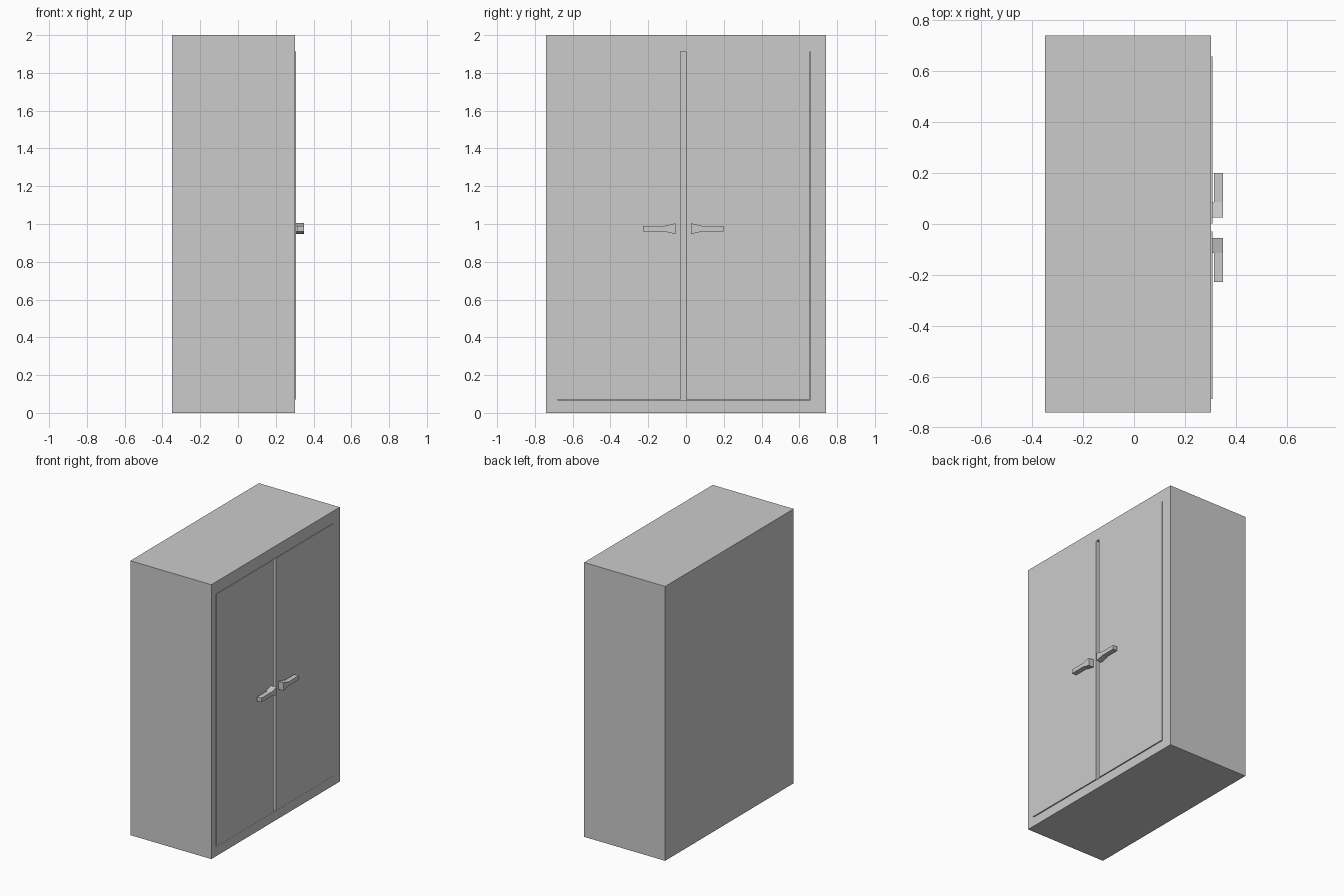
import bpy, bmesh

if "Cube" in bpy.data.objects:
    bpy.data.objects.remove(bpy.data.objects["Cube"])


def make_object(name, bm):
    bmesh.ops.recalc_face_normals(bm, faces=bm.faces)
    mesh = bpy.data.meshes.new(name)
    bm.to_mesh(mesh)
    bm.free()
    obj = bpy.data.objects.new(name, mesh)
    bpy.context.collection.objects.link(obj)
    return obj


def extrude_profile(bm, pts, x0, x1):
    """Prism from a (y, z) outline, between two x positions."""
    face = bm.faces.new([bm.verts.new((x0, y, z)) for y, z in pts])
    res = bmesh.ops.extrude_face_region(bm, geom=[face])
    verts = [v for v in res["geom"] if isinstance(v, bmesh.types.BMVert)]
    bmesh.ops.translate(bm, verts=verts, vec=(x1 - x0, 0, 0))


def rect(y0, y1, z0, z1):
    return [(y0, z0), (y1, z0), (y1, z1), (y0, z1)]


# Hollow carcass: box with its +x face inset, then pushed inwards
BACK, FRONT = -0.35, 0.303
bm = bmesh.new()
extrude_profile(bm, rect(-0.74, 0.74, 0, 2), BACK, FRONT)
bm.normal_update()
front = max(bm.faces, key=lambda f: f.calc_center_median().x)
bmesh.ops.inset_region(bm, faces=[front], thickness=0.05)
for v, (y, z) in zip(front.verts, [(v.co.y, v.co.z) for v in front.verts]):
    v.co.y = 0.66 if y > 0 else -0.68
    v.co.z = 1.912 if z > 1 else 0.068
inner = bmesh.ops.extrude_face_region(bm, geom=[front])
bmesh.ops.translate(bm, vec=(-0.6, 0, 0),
                    verts=[v for v in inner["geom"] if isinstance(v, bmesh.types.BMVert)])
if front.is_valid:
    bmesh.ops.delete(bm, geom=[front], context='FACES_ONLY')
make_object("wardrobe_carcass", bm)

# Doors and lever handles, mirrored about the centre of the door gap
GAP = -0.0145
for side, s in (("right", 1), ("left", -1)):
    def place(pts):
        return [(GAP + s * y, z) for y, z in pts]

    bm = bmesh.new()
    extrude_profile(bm, place(rect(0.0155, 0.672, 0.072, 1.912)), 0.27, 0.307)
    make_object(side + "_door", bm)

    # Flared mount and slim grip
    bm = bmesh.new()
    mount = [(0.04, 0.947), (0.10, 0.960), (0.10, 0.990), (0.04, 1.004)]
    extrude_profile(bm, place(mount), 0.305, 0.349)
    grip = rect(0.10, 0.214, 0.960, 0.990)
    extrude_profile(bm, place(grip), 0.314, 0.349)
    make_object(side + "_handle", bm)
